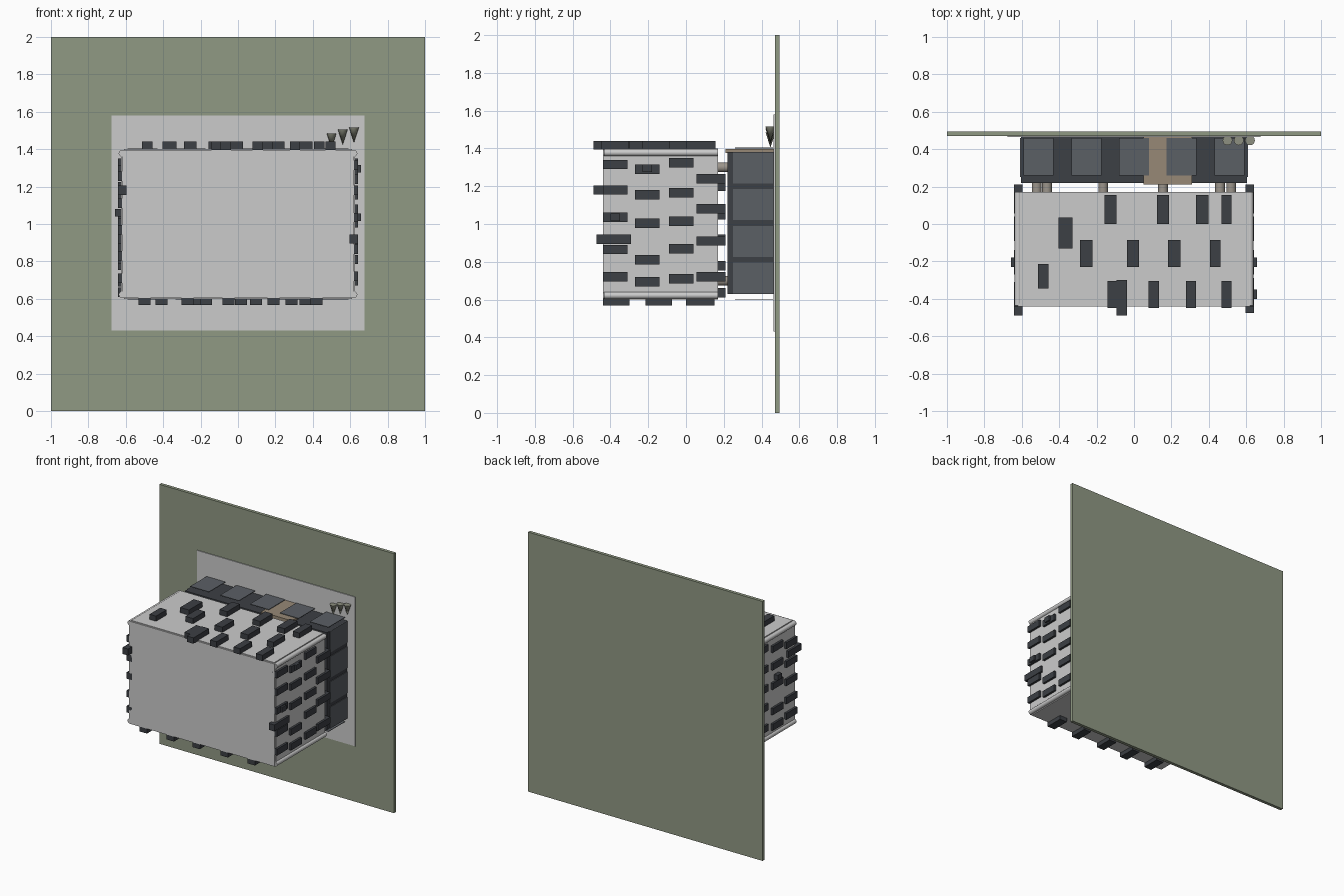
import bpy, math

def mat(name, col):
    m = bpy.data.materials.new(name)
    m.diffuse_color = (*col, 1)
    return m

OLIVE = mat("olive", (0.28, 0.32, 0.23))
DARK = mat("charcoal", (0.045, 0.05, 0.058))
SLATE = mat("slate", (0.105, 0.115, 0.13))
TAN = mat("tan", (0.31, 0.25, 0.18))
STONE = mat("stone", (0.33, 0.30, 0.26))
MOSS = mat("moss", (0.27, 0.28, 0.22))

def box(name, x, y, z, m=None):
    """Box from (min, max) ranges on each axis."""
    r = (x, y, z)
    bpy.ops.mesh.primitive_cube_add(size=1, location=[(a + b) / 2 for a, b in r])
    o = bpy.context.object
    o.scale = [b - a for a, b in r]
    bpy.ops.object.transform_apply(location=False, rotation=False, scale=True)
    o.name = name
    if m:
        o.data.materials.append(m)
    return o

def rod(name, x, z, r, y0, y1, m=None):
    bpy.ops.mesh.primitive_cylinder_add(vertices=20, radius=r, depth=y1 - y0,
        location=(x, (y0 + y1) / 2, z), rotation=(math.pi / 2, 0, 0))
    o = bpy.context.object
    o.name = name
    if m:
        o.data.materials.append(m)
    bpy.ops.object.shade_smooth_by_angle()

# Wall and backing plate
box("wall", (-1, 1), (0.47, 0.495), (0, 2), OLIVE)
box("backing_plate", (-0.675, 0.675), (0.464, 0.472), (0.43, 1.58))

# Main housing with notched corners and corner rods
box("housing_core", (-0.61, 0.61), (-0.43, 0.17), (0.60, 1.40))
box("housing_sides", (-0.625, 0.625), (-0.43, 0.17), (0.635, 1.365))
box("front_panel", (-0.62, 0.62), (-0.44, -0.425), (0.605, 1.395))
for sx in (-1, 1):
    for z in (0.622, 1.378):
        rod("corner_rod", sx * 0.62, z, 0.018, -0.435, 0.17)

# Rear block between housing and wall
box("rear_block", (-0.605, 0.605), (0.22, 0.466), (0.63, 1.38), DARK)
box("top_strap", (0.05, 0.31), (0.21, 0.468), (1.375, 1.398), TAN)

# Slate panels on top, bottom and sides of the rear block
for i in range(5):
    x = -0.51 + i * 0.255
    for z in (0.599, 1.402):
        box("rear_panel", (x - 0.08, x + 0.08), (0.26, 0.46), (z - 0.002, z + 0.002), SLATE)
for sx in (-1, 1):
    for i in range(4):
        z = 0.715 + i * 0.195
        box("rear_side_panel", (sx * 0.607 - 0.003, sx * 0.607 + 0.003),
            (0.25, 0.46), (z - 0.085, z + 0.08), SLATE)

# Connector tubes
for x in (-0.52, -0.465, -0.165, 0.155, 0.46, 0.52):
    for z in (0.70, 1.30):
        rod("connector_tube", x, z, 0.026, 0.165, 0.225, STONE)

# Bricks on the top
def top_brick(x, y0, y1, w=0.065):
    box("top_brick", (x - w / 2, x + w / 2), (y0, y1), (1.395, 1.44), DARK)

for (y0, y1), xs in {(0.0, 0.155): (-0.125, 0.155, 0.365),
                     (-0.23, -0.085): (-0.255, -0.005, 0.215),
                     (-0.45, -0.305): (-0.11,)}.items():
    for x in xs:
        top_brick(x, y0, y1)
for x, y0, y1 in ((0.495, 0, 0.155), (0.435, -0.23, -0.085), (0.105, -0.45, -0.305),
                  (0.305, -0.45, -0.305), (0.495, -0.45, -0.305),
                  (-0.065, -0.49, -0.30), (-0.485, -0.345, -0.215)):
    top_brick(x, y0, y1, 0.055)
top_brick(-0.365, -0.13, 0.035, 0.075)

# Bricks on the underside
for (y0, y1), xs in {(-0.44, -0.30): (-0.50, -0.27, -0.05, 0.19, 0.42),
                     (-0.215, -0.075): (-0.41, -0.17, 0.095, 0.36),
                     (0.0, 0.15): (-0.41, -0.22, 0.015, 0.285)}.items():
    for x in xs:
        box("bottom_brick", (x - 0.032, x + 0.032), (y0, y1), (0.568, 0.605), DARK)

# Bricks on both sides
def side_brick(s, y0, y1, z):
    a, b = sorted((s * 0.595, s * 0.642))
    box("side_brick", (a, b), (y0, y1), (z - 0.025, z + 0.025), DARK)

COLS = ((-0.44, -0.31), (-0.27, -0.14), (-0.09, 0.04), (0.055, 0.21))
RIGHT = ((1.315, 1.18, 1.035, 0.865, 0.72), (1.29, 1.155, 1.005, 0.81, 0.695),
         (1.325, 1.165, 1.015, 0.87, 0.71), (1.24, 1.08, 0.91, 0.72))
LEFT = ((1.255, 1.11, 0.97, 0.83, 0.71), (1.29, 1.155, 1.005, 0.81, 0.69),
        (1.325, 1.165, 1.015, 0.87, 0.71), (1.20, 1.05, 0.92, 0.78, 0.635))
for s, table in ((1, RIGHT), (-1, LEFT)):
    for (y0, y1), zs in zip(COLS, table):
        for z in zs:
            side_brick(s, y0, y1, z)
side_brick(1, -0.475, -0.29, 0.92)
side_brick(-1, -0.49, -0.33, 1.18)

# Small knobs on a few side bricks
for s, y, z in ((1, -0.205, 1.295), (1, -0.375, 1.035), (-1, -0.205, 1.06)):
    a, b = sorted((s * 0.62, s * 0.657))
    box("side_knob", (a, b), (y - 0.025, y + 0.025), (z - 0.02, z + 0.02), DARK)

# Inverted cones on the wall
for x, top in ((0.50, 1.485), (0.56, 1.505), (0.62, 1.515)):
    bpy.ops.mesh.primitive_cone_add(vertices=20, radius1=0.026, radius2=0, depth=0.08,
        location=(x, 0.447, top - 0.04), rotation=(math.pi, 0, 0))
    o = bpy.context.object
    o.name = "wall_cone"
    o.data.materials.append(MOSS)
    bpy.ops.object.shade_smooth_by_angle()
